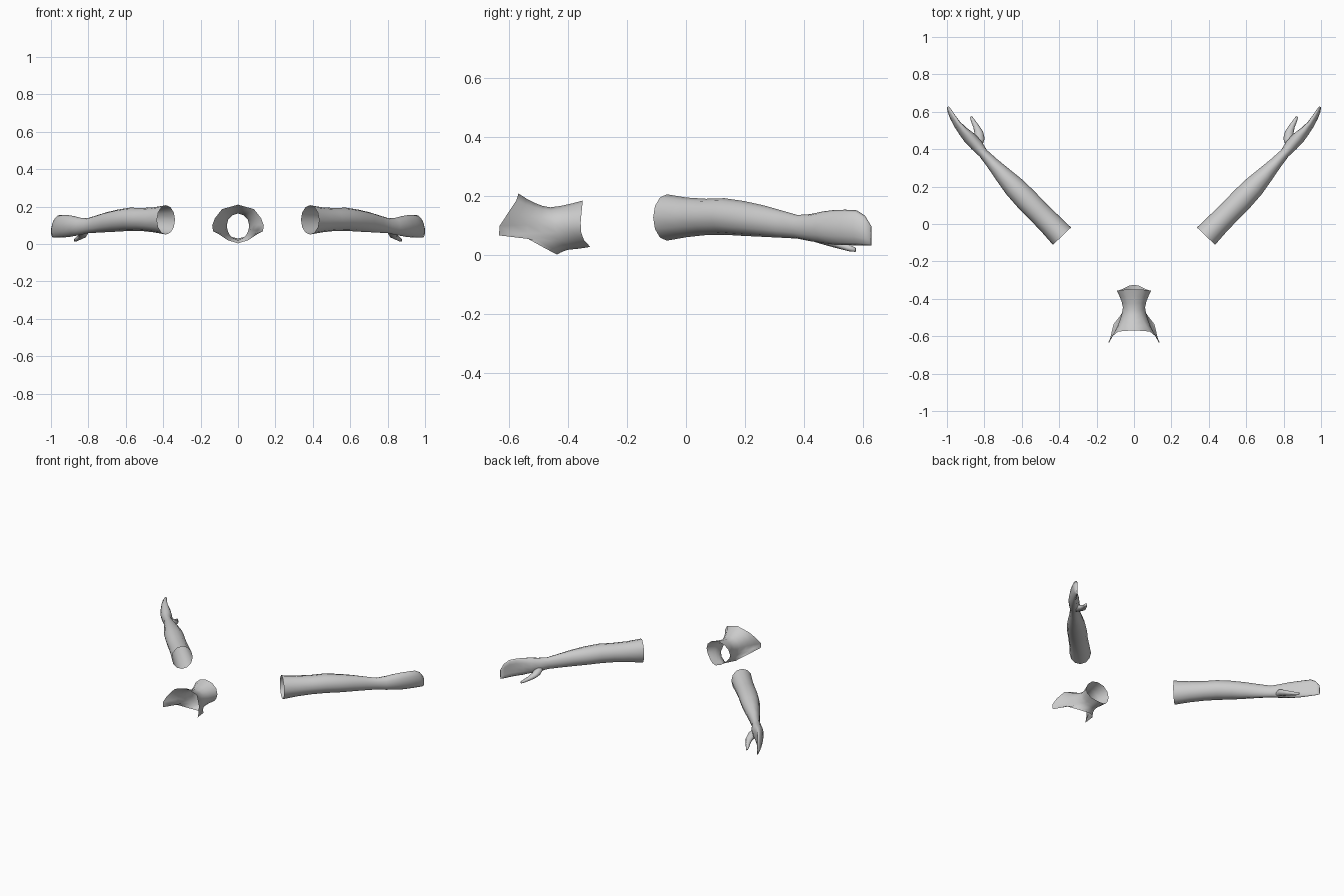
import bpy, bmesh, math
from mathutils import Vector


def finish(name, bm):
    bmesh.ops.recalc_face_normals(bm, faces=bm.faces)
    me = bpy.data.meshes.new(name)
    bm.to_mesh(me)
    bm.free()
    ob = bpy.data.objects.new(name, me)
    bpy.context.collection.objects.link(ob)
    for p in me.polygons:
        p.use_smooth = True
    m = ob.modifiers.new("mirror", "MIRROR")
    m.merge_threshold = 0.002
    return ob


def bridge(bm, rings, closed=True):
    """Quads between successive rings of points."""
    vs = [[bm.verts.new(p) for p in r] for r in rings]
    n = len(vs[0])
    for a, b in zip(vs, vs[1:]):
        for i in range(n if closed else n - 1):
            j = (i + 1) % n
            bm.faces.new((a[i], a[j], b[j], b[i]))
    return vs


def tube(name, secs, sides):
    """Sections: x, y, half width, z low, z high, cupping toward the palm."""
    bm = bmesh.new()
    rings = []
    for k, (x, y, w, z0, z1, cup) in enumerate(secs):
        a, b = secs[max(k - 1, 0)], secs[min(k + 1, len(secs) - 1)]
        t = Vector((b[0] - a[0], b[1] - a[1], 0)).normalized()
        n = Vector((-t.y, t.x, 0))
        ring = []
        for i in range(sides):
            u = 2 * math.pi * i / sides
            s, c = math.sin(u), math.cos(u)
            p = Vector((x, y, (z0 + z1) / 2 + s * (z1 - z0) / 2))
            ring.append(p + n * (c * w + cup * (s * s - 0.5)))
        rings.append(ring)
    vs = bridge(bm, rings)
    # closed tip, open root
    last = vs[-1]
    tip = bm.verts.new(sum((v.co for v in last), Vector()) / sides)
    for i in range(sides):
        bm.faces.new((last[i], last[(i + 1) % sides], tip))
    return finish(name, bm)


# forearm and mitten hand, open at the elbow
tube("forearm_and_hand", [
    (.385, -.065, .067, .050, .207, 0),
    (.450, .003, .063, .062, .196, 0),
    (.515, .068, .061, .069, .192, 0),
    (.575, .130, .062, .070, .194, 0),
    (.640, .198, .058, .066, .184, 0),
    (.700, .262, .046, .063, .170, 0),
    (.755, .322, .034, .060, .153, 0),
    (.806, .378, .026, .057, .137, 0),
    (.842, .422, .034, .048, .140, 0),
    (.878, .462, .034, .042, .149, .004),
    (.912, .500, .026, .036, .154, .008),
    (.942, .538, .020, .035, .155, .010),
    (.966, .576, .016, .034, .153, .010),
    (.982, .605, .012, .033, .135, .008),
    (.993, .627, .006, .034, .100, .004),
], 12)

# thumb, rooted inside the palm
tube("thumb", [
    (.828, .415, .016, .052, .092, 0),
    (.828, .455, .030, .040, .085, 0),
    (.830, .490, .023, .030, .066, 0),
    (.846, .525, .015, .021, .048, 0),
    (.862, .553, .011, .014, .036, 0),
    (.872, .574, .006, .012, .027, 0),
], 8)

# neck: half profiles from top to bottom of front rim, waist and back rim
front = [(0, -.568, .210), (.085, -.575, .186), (.123, -.607, .138), (.138, -.632, .100),
         (.133, -.634, .068), (.109, -.535, .056), (.055, -.470, .020), (0, -.437, .003)]
waist = [(0, -.460, .163), (.031, -.458, .153), (.052, -.453, .130), (.059, -.446, .105),
         (.057, -.438, .077), (.046, -.425, .050), (.025, -.405, .030), (0, -.393, .020)]
back = [(0, -.350, .186), (.047, -.351, .176), (.080, -.354, .147), (.091, -.357, .112),
        (.083, -.356, .080), (.058, -.346, .052), (.030, -.331, .036), (0, -.325, .029)]


def between(a, b, u, power):
    out = []
    for p, q in zip(a, b):
        d = u ** power
        out.append((q[0] + (p[0] - q[0]) * d, q[1] + (p[1] - q[1]) * u,
                    q[2] + (p[2] - q[2]) * d))
    return out


bm = bmesh.new()
bridge(bm, [between(front, waist, u, 1.6) for u in (1, .75, .5, .25)] + [waist]
       + [between(back, waist, u, 1.4) for u in (.33, .67, 1)], closed=False)
finish("neck", bm)
